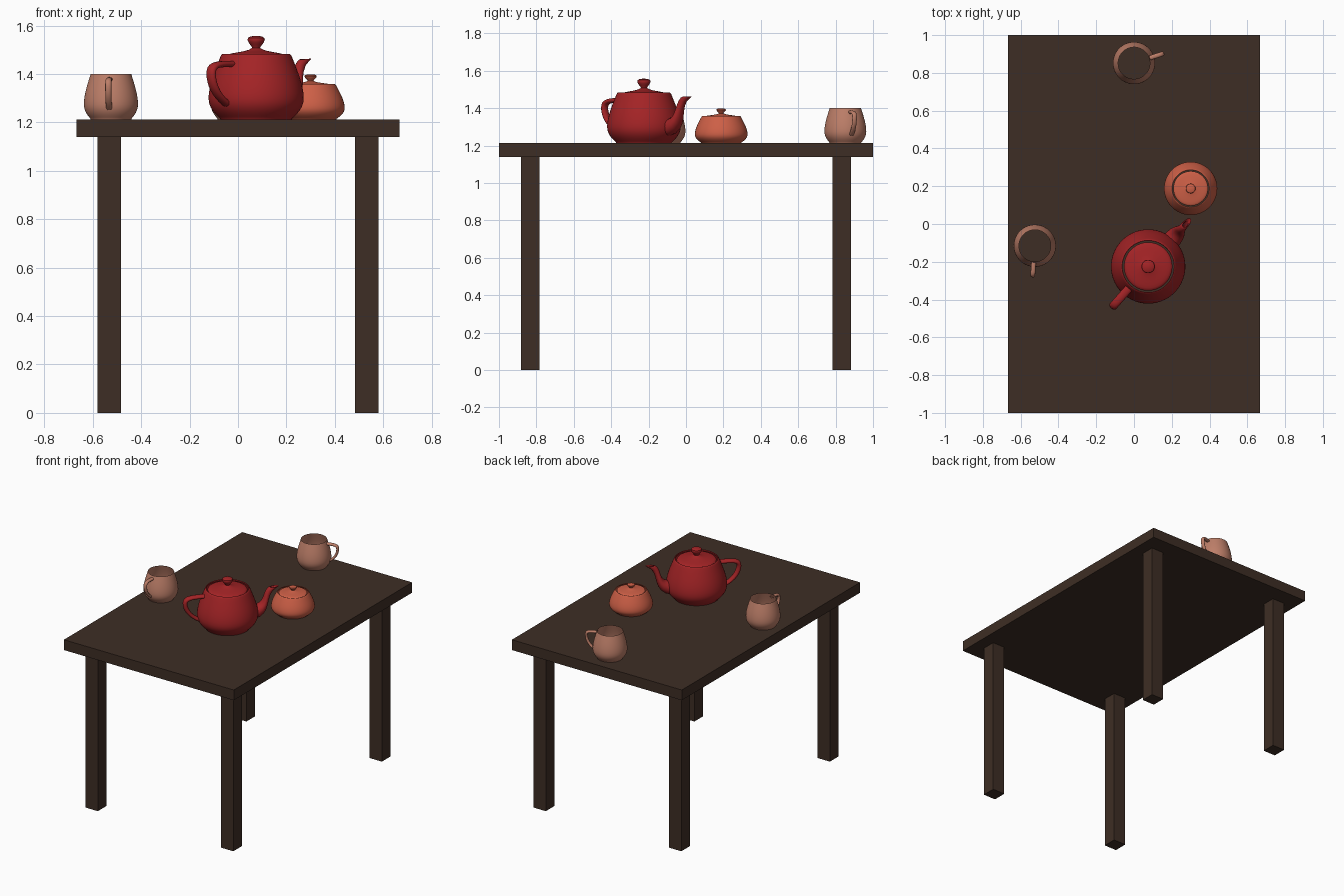
import bpy, bmesh, math
from mathutils import Matrix, Vector

if "Cube" in bpy.data.objects:
    bpy.data.objects.remove(bpy.data.objects["Cube"])


def material(name, rgb):
    m = bpy.data.materials.new(name)
    m.diffuse_color = (*rgb, 1)
    m.use_nodes = True
    m.node_tree.nodes["Principled BSDF"].inputs["Base Color"].default_value = m.diffuse_color
    return m


WOOD = material("dark wood", (0.048, 0.027, 0.018))
RED = material("deep red glaze", (0.37, 0.017, 0.019))
CORAL = material("coral glaze", (0.61, 0.115, 0.062))
CLAY = material("pale clay glaze", (0.51, 0.21, 0.14))
TABLE_Z = 1.213
BASE = 0.15   # foot height in the pottery curves


def finish(name, bm, mat, smooth=False):
    bmesh.ops.recalc_face_normals(bm, faces=bm.faces)
    me = bpy.data.meshes.new(name)
    bm.to_mesh(me)
    bm.free()
    me.materials.append(mat)
    ob = bpy.data.objects.new(name, me)
    bpy.context.collection.objects.link(ob)
    if smooth:
        bpy.context.view_layer.objects.active = ob
        ob.select_set(True)
        bpy.ops.object.shade_smooth_by_angle(angle=math.radians(40))
        ob.select_set(False)
    return ob


def box(name, centre, size, mat):
    bm = bmesh.new()
    bmesh.ops.create_cube(bm, size=1, matrix=Matrix.Translation(centre) @ Matrix.Diagonal((*size, 1)))
    return finish(name, bm, mat)


def weights(t):
    s = 1 - t
    return s ** 3, 3 * s * s * t, 3 * s * t * t, t ** 3


def bezier(ctrl, steps=8):
    """Points along joined cubic curves that share their end points."""
    ctrl = [Vector(c) for c in ctrl]
    pts = [ctrl[0]]
    for i in range(0, len(ctrl) - 1, 3):
        for k in range(1, steps + 1):
            pts.append(sum((c * w for c, w in zip(ctrl[i:i + 4], weights(k / steps))), Vector((0, 0, 0))))
    return pts


def skin(rings):
    """Join closed rings of points into one surface."""
    bm = bmesh.new()
    rows = [[bm.verts.new(p) for p in ring] for ring in rings]
    n = len(rows[0])
    for a, b in zip(rows, rows[1:]):
        for i in range(n):
            j = (i + 1) % n
            bm.faces.new((a[i], a[j], b[j], b[i]))
    bmesh.ops.remove_doubles(bm, verts=bm.verts, dist=1e-5)
    return bm


def lathe(profile, n=48):
    turn = [(math.cos(2 * math.pi * i / n), math.sin(2 * math.pi * i / n)) for i in range(n)]
    return skin([[(p.x * c, p.x * s, p.z) for c, s in turn]
                 for p in bezier([(r, 0, z) for r, z in profile])])


def tube(inner, outer, widths, n=8):
    """Oval tube lying between two curves, given as (x, z), with a width for each control point."""
    a = bezier([(x, w, z) for (x, z), w in zip(inner, widths)])
    b = bezier([(x, w, z) for (x, z), w in zip(outer, widths)])
    rings = []
    for p, q in zip(a, b):
        ring = []
        for side in (1, -1):
            for k in range(n):
                t = k / n if side == 1 else 1 - k / n
                w = weights(t)
                f = w[2] + w[3]
                ring.append((p.x + (q.x - p.x) * f, side * p.y * (w[1] + w[2]), p.z + (q.z - p.z) * f))
        rings.append(ring)
    return skin(rings)


# Profiles in pottery units
BODY = [(1.5, 2.4), (1.75, 1.875), (2, 1.35), (2, 0.9), (2, 0.45), (1.5, 0.225), (1.5, BASE)]
RIM = [(1.4, 2.4), (1.3375, 2.53125), (1.4375, 2.53125)]
LID = [(0, 3.15), (0.8, 3.15), (0, 2.7), (0.2, 2.7), (0.4, 2.55), (1.3, 2.55), (1.3, 2.4)]
HANDLE = ([(-1.6, 2.025), (-2.3, 2.025), (-2.7, 2.025), (-2.7, 1.8), (-2.7, 1.575), (-2.5, 1.125), (-2, 0.9)],
          [(-1.5, 2.25), (-2.5, 2.25), (-3, 2.25), (-3, 1.8), (-3, 1.35), (-2.65, 0.9375), (-1.9, 0.6)],
          [0.3] * 7)
SPOUT = ([(1.7, 1.275), (2.6, 1.275), (2.3, 1.95), (2.7, 2.25), (2.8, 2.325), (2.9, 2.325), (2.8, 2.25)],
         [(1.7, 0.45), (3.1, 0.675), (2.4, 1.875), (3.3, 2.25), (3.525, 2.34375), (3.45, 2.3625), (3.2, 2.25)],
         [0.66, 0.66, 0.25, 0.25, 0.25, 0.15, 0.15])


def pottery(name, mat, x, y, radius, height, angle, parts):
    place = (Matrix.Translation((x, y, TABLE_Z)) @ Matrix.Rotation(math.radians(angle), 4, 'Z')
             @ Matrix.Diagonal((radius, radius, height, 1)) @ Matrix.Translation((0, 0, -BASE)))
    for part, bm in parts.items():
        bm.transform(place)
        finish(name + "_" + part, bm, mat, True)


# Table
box("table_top", (0, 0, 1.1765), (1.334, 2, 0.073), WOOD)
for sx, side in ((-1, "left"), (1, "right")):
    for sy, end in ((-1, "front"), (1, "back")):
        box(f"{end}_{side}_leg", (sx * 0.532, sy * 0.833, 0.57), (0.097, 0.097, 1.14), WOOD)

# Teapot with lid, handle and spout
pottery("teapot", RED, 0.075, -0.225, 0.0985, 0.115, 48.5,
        {"body": lathe(RIM + BODY), "lid": lathe(LID), "handle": tube(*HANDLE), "spout": tube(*SPOUT)})

# Sugar bowl with lid
pottery("sugar_bowl", CORAL, 0.3, 0.188, 0.0705, 0.062, 0,
        {"body": lathe(RIM + BODY), "lid": lathe(LID)})

# Two open mugs
for name, x, y, angle in (("left_mug", -0.525, -0.115, 86), ("back_mug", 0, 0.852, 198)):
    pottery(name, CLAY, x, y, 0.056, 0.083, angle, {"body": lathe(BODY), "handle": tube(*HANDLE)})
